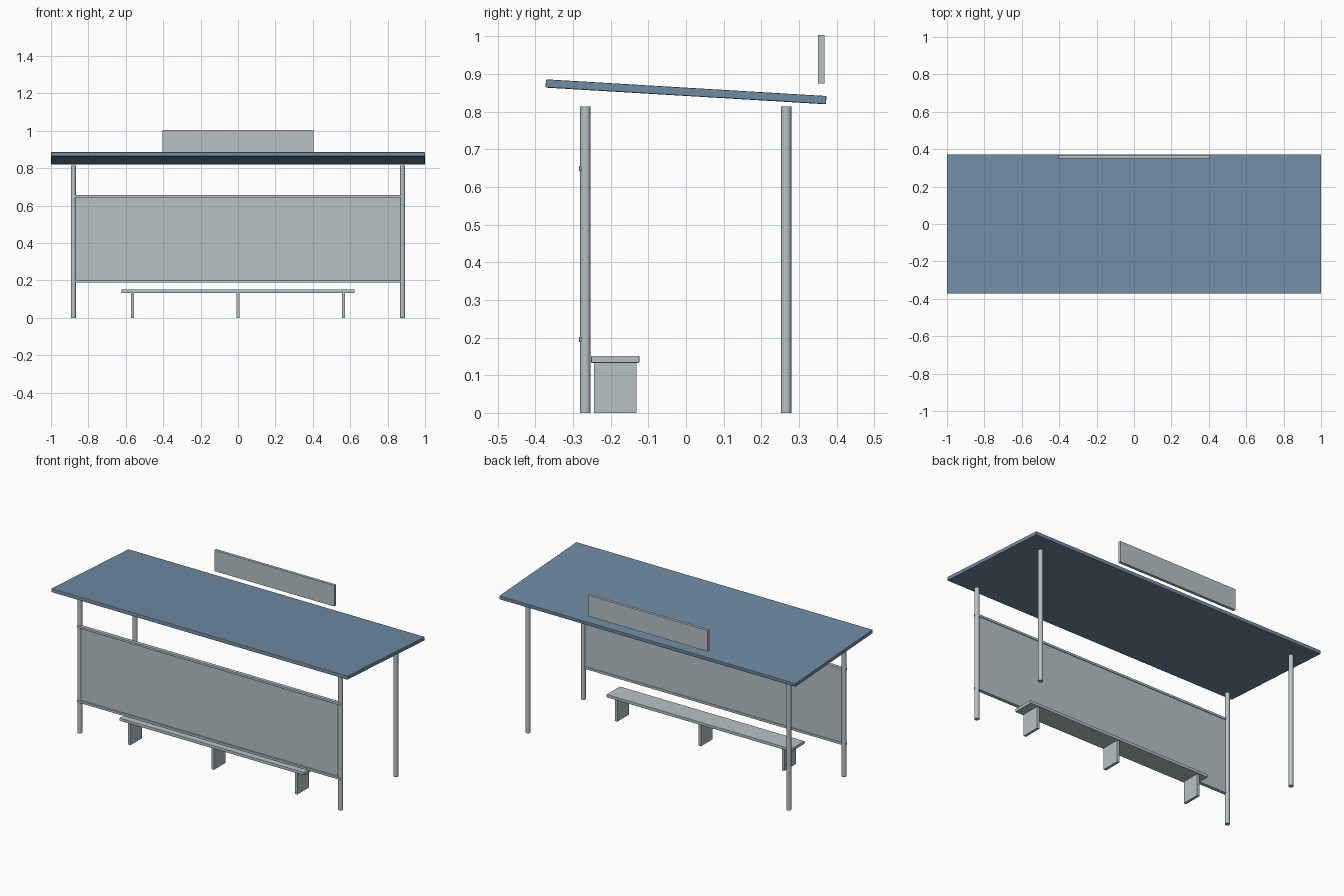
import bpy, math

if "Cube" in bpy.data.objects:
    bpy.data.objects.remove(bpy.data.objects["Cube"])


def material(name, rgb):
    m = bpy.data.materials.new(name)
    m.diffuse_color = (*rgb, 1.0)
    m.use_nodes = True
    m.node_tree.nodes["Principled BSDF"].inputs["Base Color"].default_value = m.diffuse_color
    return m


STEEL = material("pale_steel_grey", (0.47, 0.54, 0.565))
BLUE = material("roof_blue", (0.16, 0.265, 0.365))


def box(name, x, y, z, mat=STEEL, bevel=0.0):
    """Box from (min, max) ranges on each axis."""
    centre = [(a + b) / 2 for a, b in (x, y, z)]
    bpy.ops.mesh.primitive_cube_add(size=1, location=centre)
    ob = bpy.context.object
    ob.name = name
    ob.scale = [b - a for a, b in (x, y, z)]
    bpy.ops.object.transform_apply(location=False, rotation=False, scale=True)
    ob.data.materials.append(mat)
    if bevel:
        mod = ob.modifiers.new("soft_edges", "BEVEL")
        mod.width = bevel
        mod.segments = 2
    return ob


# Roof slab, sloping down towards the back
roof = box("roof", (-1, 1), (-0.373, 0.373), (0.8415, 0.8635), BLUE, 0.003)
roof.rotation_euler.x = -math.radians(3.4)

# Four round posts
for sx, side in ((-1, "left"), (1, "right")):
    for y, place in ((-0.267, "front"), (0.266, "back")):
        bpy.ops.mesh.primitive_cylinder_add(
            vertices=16, radius=0.014, depth=0.813,
            location=(sx * 0.88, y, 0.4065))
        post = bpy.context.object
        post.name = f"{place}_{side}_post"
        post.data.materials.append(STEEL)
        bpy.ops.object.shade_smooth_by_angle(angle=math.radians(40))

# Screen panel between the front posts, with its two rails
box("screen_panel", (-0.875, 0.875), (-0.274, -0.266), (0.192, 0.652))
for name, z in (("lower_rail", 0.195), ("upper_rail", 0.649)):
    box(name, (-0.888, 0.888), (-0.284, -0.262), (z - 0.007, z + 0.007), bevel=0.002)

# Bench seat and plate legs
box("bench_seat", (-0.623, 0.623), (-0.252, -0.124), (0.133, 0.151), bevel=0.002)
for i, x in enumerate((-0.563, 0, 0.563)):
    box(f"bench_leg_{i + 1}", (x - 0.008, x + 0.008), (-0.244, -0.132), (0, 0.134))

# Blank sign board above the back edge of the roof
box("sign_board", (-0.404, 0.404), (0.351, 0.368), (0.875, 1.003))
